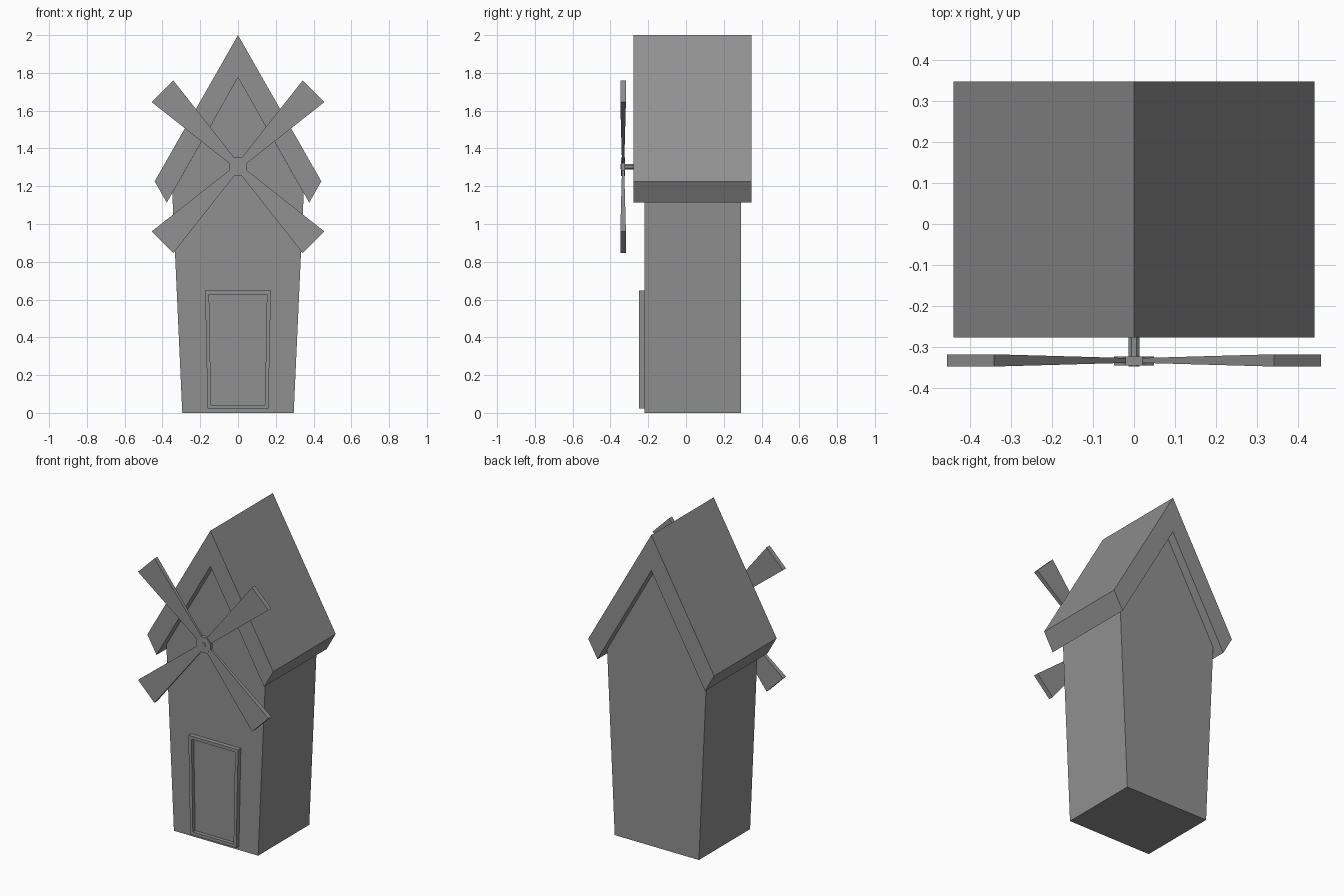
import bpy, bmesh
from math import radians, cos, sin, pi
from mathutils import Matrix, Vector

if "Cube" in bpy.data.objects:
    bpy.data.objects.remove(bpy.data.objects["Cube"])

# One dark grey for the whole model
grey = bpy.data.materials.new("dark_grey")
grey.diffuse_color = (0.28, 0.28, 0.28, 1)
grey.use_nodes = True
grey.node_tree.nodes["Principled BSDF"].inputs["Base Color"].default_value = grey.diffuse_color


def mesh_object(name, bm):
    bmesh.ops.recalc_face_normals(bm, faces=bm.faces)
    me = bpy.data.meshes.new(name)
    bm.to_mesh(me)
    bm.free()
    me.materials.append(grey)
    ob = bpy.data.objects.new(name, me)
    bpy.context.collection.objects.link(ob)
    return ob


def prism(name, profile, y0, y1):
    """Extrude an (x, z) profile from y0 to y1."""
    bm = bmesh.new()
    face = bm.faces.new([bm.verts.new((x, y0, z)) for x, z in profile])
    ext = bmesh.ops.extrude_face_region(bm, geom=[face], use_keep_orig=True)
    moved = [v for v in ext["geom"] if isinstance(v, bmesh.types.BMVert)]
    bmesh.ops.translate(bm, verts=moved, vec=(0, y1 - y0, 0))
    return mesh_object(name, bm)


def disc(radius, sides, z, turn=0.0):
    return [(radius * cos(turn + 2 * pi * i / sides), z + radius * sin(turn + 2 * pi * i / sides))
            for i in range(sides)]


# Tower with gable ends, flaring slightly upwards
prism("tower", [(-0.295, 0), (0.295, 0), (0.348, 1.163), (0, 1.775), (-0.348, 1.163)], -0.22, 0.292)

# Thick chevron roof overhanging both gables
prism("roof", [(0, 2.0), (0.441, 1.226), (0.377, 1.113), (0, 1.775), (-0.377, 1.113), (-0.441, 1.226)],
      -0.277, 0.348)

# Door frame: a tapered ring standing proud of the wall
outer = [(-0.161, 0.023), (0.161, 0.023), (0.174, 0.648), (-0.174, 0.648)]
inner = [(-0.143, 0.043), (0.143, 0.043), (0.153, 0.628), (-0.153, 0.628)]
bm = bmesh.new()
rings = [[bm.verts.new((x, y, z)) for x, z in loop]
         for loop, y in ((outer, -0.219), (outer, -0.248), (inner, -0.248), (inner, -0.219))]
for k in range(4):
    a, b = rings[k], rings[(k + 1) % 4]
    for i in range(4):
        j = (i + 1) % 4
        bm.faces.new((a[i], a[j], b[j], b[i]))
mesh_object("door_frame", bm)

# Recessed door panel
prism("door_panel", inner, -0.224, -0.219)

# Sail hub and axle
HUB_Z = 1.303
prism("sail_hub", disc(0.053, 8, HUB_Z, pi / 8), -0.345, -0.324)
prism("axle", disc(0.015, 8, HUB_Z, pi / 8), -0.348, -0.21)

# Four sails, widening and thickening towards the tip
for n in range(4):
    bm = bmesh.new()
    bmesh.ops.create_cube(bm, size=2)
    for v in bm.verts:
        length, width, thick = (0.565, 0.081, 0.015) if v.co.x > 0 else (0.049, 0.0203, 0.006)
        v.co = Vector((length, v.co.y * thick, v.co.z * width))
    spin = Matrix.Translation((0, -0.333, HUB_Z)) @ Matrix.Rotation(radians(45 + 90 * n), 4, 'Y')
    bmesh.ops.transform(bm, matrix=spin, verts=bm.verts)
    mesh_object(f"sail_{n + 1}", bm)
